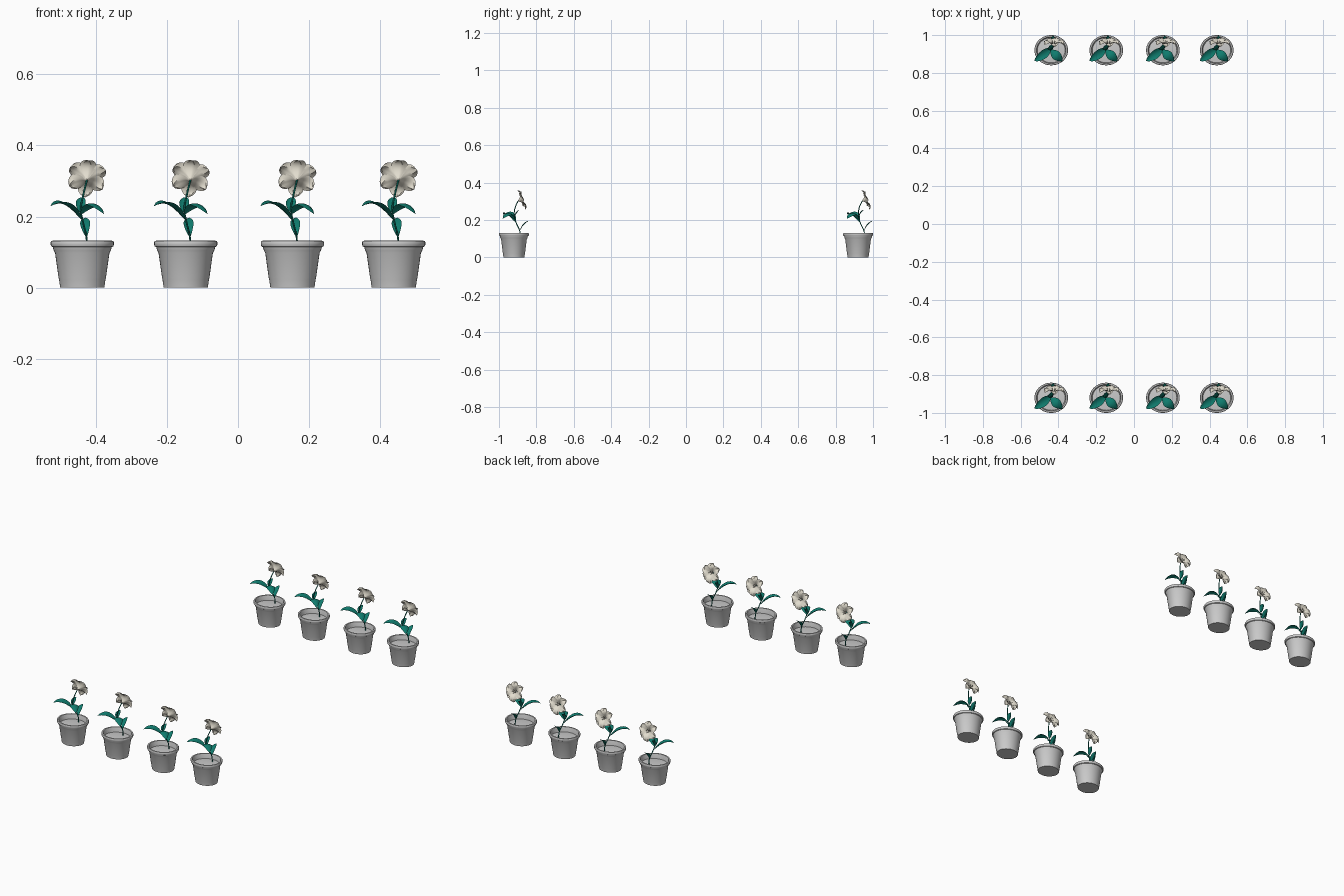
import bpy, bmesh, math
from mathutils import Vector, Matrix
from mathutils.geometry import interpolate_bezier

if "Cube" in bpy.data.objects:
    bpy.data.objects.remove(bpy.data.objects["Cube"])

def material(name, rgb):
    m = bpy.data.materials.new(name)
    m.diffuse_color = (*rgb, 1)
    m.use_nodes = True
    m.node_tree.nodes["Principled BSDF"].inputs["Base Color"].default_value = m.diffuse_color
    return m

GREEN = material("leaf_green", (0.005, 0.2, 0.155))
CREAM = material("petal_cream", (0.76, 0.72, 0.62))

def finish(bm, name, mat=None):
    bmesh.ops.remove_doubles(bm, verts=bm.verts, dist=1e-5)
    me = bpy.data.meshes.new(name)
    bm.to_mesh(me)
    bm.free()
    for p in me.polygons:
        p.use_smooth = True
    me.set_sharp_from_angle(angle=math.radians(35))
    if mat:
        me.materials.append(mat)
    return me

def lathe(name, profile, squash=0.9, steps=40):
    bm = bmesh.new()
    vs = [bm.verts.new((r, 0, z)) for r, z in profile]
    es = [bm.edges.new(e) for e in zip(vs, vs[1:])]
    bmesh.ops.spin(bm, geom=vs + es, cent=(0, 0, 0), axis=(0, 0, 1),
                   angle=math.tau, steps=steps, use_duplicate=False)
    bmesh.ops.remove_doubles(bm, verts=bm.verts, dist=1e-5)
    bmesh.ops.scale(bm, vec=(1, squash, 1), verts=bm.verts)
    bmesh.ops.recalc_face_normals(bm, faces=bm.faces)
    return finish(bm, name)

def blade(bm, pts, side, width, fold, peak=1.0, wave=0.0, n=10, m=6):
    """Curved leaf surface along a bezier, folded up at its edges."""
    path = interpolate_bezier(*[Vector(p) for p in pts], n + 1)
    side = Vector(side).normalized()
    rows = []
    for i, p in enumerate(path):
        t = i / n
        tan = path[min(i + 1, n)] - path[max(i - 1, 0)]
        up = side.cross(tan).normalized()
        w = width / 2 * max(math.sin(math.pi * t ** peak), 0) ** 0.75
        row = []
        for j in range(m + 1):
            s = 2 * j / m - 1
            lift = fold * w * s * s + wave * t * math.sin(s * 6)
            row.append(bm.verts.new(p + side * s * w + up * lift * (1 if w > 1e-4 else 0)))
        rows.append(row)
    for a, b in zip(rows, rows[1:]):
        for j in range(m):
            bm.faces.new((a[j], a[j + 1], b[j + 1], b[j]))

def tubes(name, paths, radius, mat):
    cu = bpy.data.curves.new(name, 'CURVE')
    cu.dimensions = '3D'
    cu.bevel_depth = radius
    cu.bevel_resolution = 2
    cu.resolution_u = 5
    cu.use_fill_caps = True
    for pts in paths:
        sp = cu.splines.new('BEZIER')
        sp.bezier_points.add(len(pts) - 1)
        for bp, co in zip(sp.bezier_points, pts):
            bp.co = co
            bp.handle_left_type = bp.handle_right_type = 'AUTO'
    cu.materials.append(mat)
    return cu

# Pot with rounded lip, and soil inside
pot = lathe("pot", [(0, 0), (0.062, 0), (0.0655, 0.024), (0.0665, 0.027),
                    (0.0765, 0.098), (0.08, 0.104), (0.083, 0.114), (0.087, 0.116),
                    (0.089, 0.121), (0.089, 0.127), (0.087, 0.131), (0.083, 0.132),
                    (0.079, 0.131), (0.077, 0.126), (0.073, 0.10)])
soil = lathe("soil", [(0, 0.107), (0.045, 0.106), (0.0745, 0.103)])

# Leaves: left, right, small back leaf, short upright leaf
bm = bmesh.new()
blade(bm, [(0.0, 0.008, 0.188), (-0.03, -0.01, 0.225), (-0.055, -0.035, 0.25),
           (-0.09, -0.057, 0.229)], (-0.5, 0.85, 0.1), 0.046, 0.35)
blade(bm, [(-0.004, 0.002, 0.205), (0.01, -0.015, 0.245), (0.04, -0.035, 0.25),
           (0.061, -0.06, 0.207)], (0.65, 0.75, -0.1), 0.05, 0.3)
blade(bm, [(0.012, 0.03, 0.14), (0.006, 0.05, 0.178), (0.008, 0.06, 0.182),
           (0.01, 0.079, 0.197)], (1, 0, 0), 0.028, 0.4)
blade(bm, [(-0.004, 0.003, 0.21), (-0.006, 0.008, 0.23), (-0.004, 0.018, 0.245),
           (0.0, 0.03, 0.254)], (1, 0, 0), 0.028, 0.4)
leaves = finish(bm, "leaves", GREEN)

# Stem
CENTRE = (0.013, 0.022, 0.302)
stem = tubes("stem", [[(0.013, 0.036, 0.10), (0.012, 0.032, 0.14), (0.002, 0.012, 0.185),
                       (-0.004, 0.002, 0.22), (0.004, 0.006, 0.265), CENTRE]], 0.0026, GREEN)

# Flower: petals opening toward the back and slightly upward
face = Matrix.Translation(CENTRE) @ Matrix.Rotation(math.radians(-70), 4, 'X')
bm = bmesh.new()
for k in range(6):
    a = math.tau * k / 6 + math.pi / 6 + 0.1
    c, s = math.cos(a), math.sin(a)
    reach = 0.058 if k % 2 else 0.055
    dz = 0.003 if k % 2 else 0
    blade(bm, [(r * c, r * s, h) for r, h in
               ((0.002, 0), (0.016, 0.024 + dz), (0.04, 0.034 + dz), (reach, 0.014 + dz))],
          (-s, c, 0), 0.045, -0.25, peak=1.35, wave=0.0025)
bm.transform(face)
petals = finish(bm, "petals", CREAM)

# Stamens in the flower
stamens = tubes("stamens", [[face @ Vector(p) for p in
                             ((0, 0, 0), (0.004 * math.cos(a), 0.004 * math.sin(a), 0.014),
                              (0.010 * math.cos(a), 0.010 * math.sin(a), 0.028))]
                            for a in (i * math.tau / 5 for i in range(5))], 0.0009, CREAM)

# Two rows of four potted plants
for row, y in (("front", -0.92), ("back", 0.92)):
    for i, x in enumerate((-0.438, -0.147, 0.153, 0.438)):
        for data in (pot, soil, leaves, stem, petals, stamens):
            ob = bpy.data.objects.new(f"{data.name}_{row}_{i + 1}", data)
            ob.location = (x, y, 0)
            bpy.context.collection.objects.link(ob)
